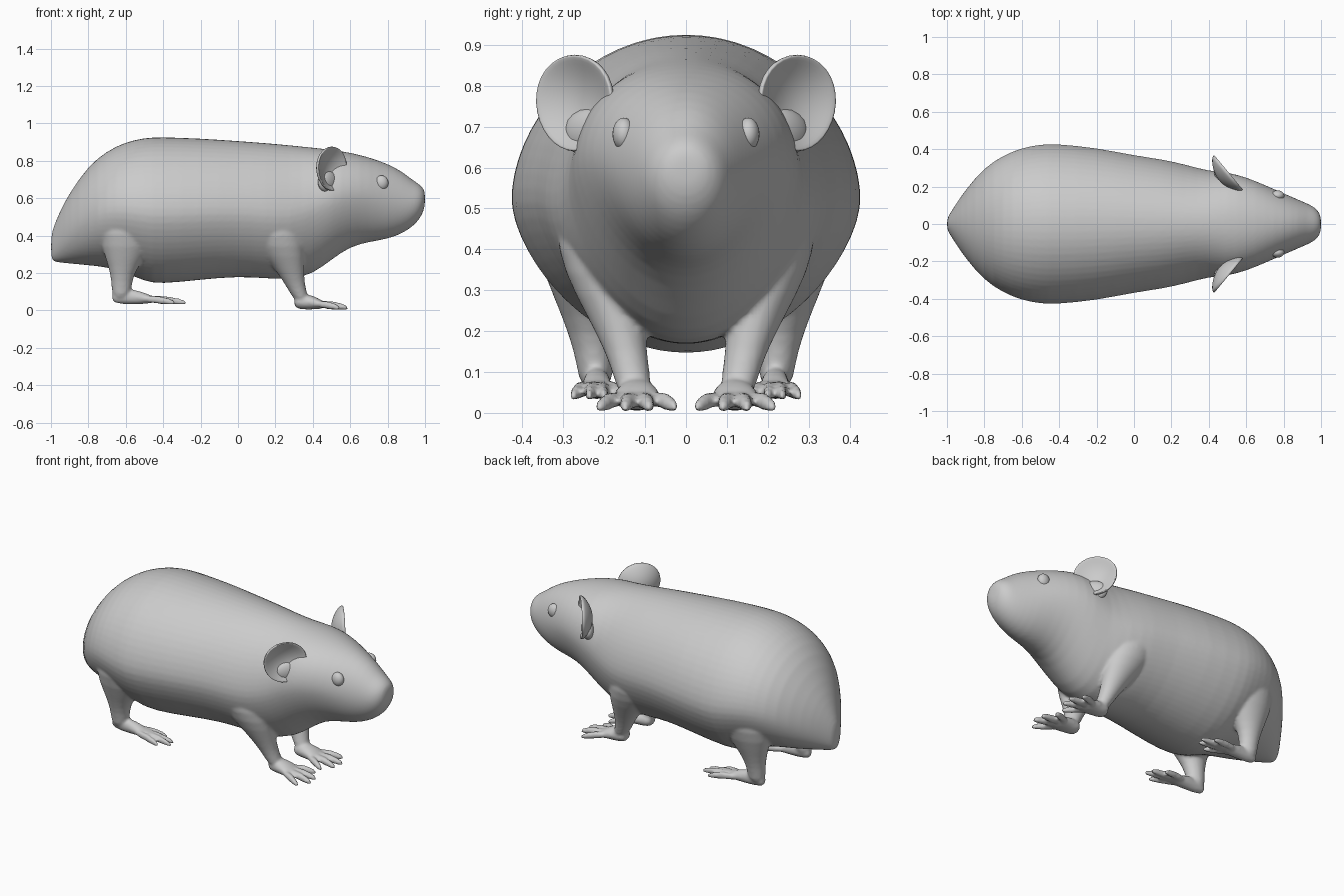
import bpy, bmesh
from math import cos, sin, pi
from mathutils import Vector, Matrix

if "Cube" in bpy.data.objects:
    bpy.data.objects.remove(bpy.data.objects["Cube"])

X, Y, Z = Vector((1, 0, 0)), Vector((0, 1, 0)), Vector((0, 0, 1))


def loft(bm, rings, u, v, seg=16, shape=lambda x: (0, 0)):
    """Closed tube through elliptical rings (x, y, z, radius_u, radius_v).
    shape(x) gives sag (lowers the widest line) and keel (narrows the lower half)."""
    loops = []
    for x, y, z, a, b in rings:
        c = Vector((x, y, z))
        sag, keel = shape(x)
        loop = []
        for i in range(seg):
            t = 2 * pi * i / seg
            narrow = 1 - keel * max(0, -sin(t))
            loop.append(bm.verts.new(c + u * a * cos(t) * narrow + v * b * (sin(t) - sag * cos(t) ** 2)))
        loops.append(loop)
    for p, q in zip(loops, loops[1:]):
        for i in range(seg):
            j = (i + 1) % seg
            bm.faces.new((p[i], p[j], q[j], q[i]))
    bm.faces.new(loops[0][::-1])
    bm.faces.new(loops[-1])


def finish(bm, name, subdiv=0, mirror=False):
    bmesh.ops.recalc_face_normals(bm, faces=bm.faces)
    for f in bm.faces:
        f.smooth = True
    me = bpy.data.meshes.new(name)
    bm.to_mesh(me)
    bm.free()
    ob = bpy.data.objects.new(name, me)
    bpy.context.collection.objects.link(ob)
    if mirror:
        m = ob.modifiers.new("mirror", 'MIRROR')
        m.use_axis = (False, True, False)
        m.use_mirror_merge = False
    if subdiv:
        m = ob.modifiers.new("subsurf", 'SUBSURF')
        m.levels = m.render_levels = subdiv
    return ob


def paw(bm, heel, tip, y, s, z, w):
    """Sole with four splayed, tapered toes; s is the side."""
    def at(t):
        return heel + (tip - heel) * t
    loft(bm, [(at(0), y * s, z + .045, w * .32, .022), (at(.06), y * s, z + .046, w * .5, .04),
              (at(.25), y * s, z + .046, w * .56, .044), (at(.42), y * s, z + .039, w * .68, .034),
              (at(.52), y * s, z + .032, w * .66, .024), (at(.6), y * s, z + .028, w * .5, .012)], Y, Z, 12)
    rad = .023 if w > .07 else .017
    for off, reach in ((-1, .84), (-.32, 1), (.32, 1.03), (1, .88)):
        path = ((.38, .42, .036, .8, .018), (.38 + (reach - .38) * .5, .72, .031, 1, .025),
                (reach - .07, .95, .018, .75, .019), (reach, 1.02, .010, .45, .011))
        loft(bm, [(at(t), s * (y + off * w * k), z + h, rad * a, b) for t, k, h, a, b in path], Y, Z, 8)


def ramp(x, a, b):
    t = min(1, max(0, (x - a) / (b - a)))
    return t * t * (3 - 2 * t)


def trunk_shape(x):
    trunk = ramp(x, -.95, -.55) * (1 - ramp(x, .3, .5))
    head = ramp(x, .3, .5) * (1 - ramp(x, .65, .9))
    return .08 * trunk - .12 * head, .2 * trunk + .1 * head


# Torso and head: x, top z, bottom z, half width
profile = [
    (-1.0, .40, .275, .03), (-.985, .45, .26, .055), (-.95, .535, .255, .11),
    (-.9, .63, .25, .185), (-.8, .775, .24, .305), (-.7, .855, .23, .37),
    (-.6, .903, .2, .412), (-.5, .925, .155, .43), (-.42, .93, .138, .434),
    (-.2, .922, .163, .412), (0, .908, .18, .37), (.15, .897, .17, .35),
    (.28, .885, .162, .32), (.4, .872, .192, .285), (.5, .86, .27, .28),
    (.6, .845, .34, .252), (.7, .82, .365, .21), (.8, .785, .38, .165),
    (.88, .742, .412, .13), (.93, .70, .445, .108), (.97, .675, .485, .088),
    (.992, .652, .53, .058), (1.0, .63, .565, .033)]
bm = bmesh.new()
loft(bm, [(x, 0, (t + b) / 2, w, (t - b) / 2) for x, t, b, w in profile], Y, Z, 32, trunk_shape)

for s in (1, -1):
    # Foreleg, from shoulder to wrist
    loft(bm, [(.17, s * .18, .58, .10, .10), (.18, s * .215, .46, .16, .115),
              (.225, s * .205, .34, .13, .095), (.27, s * .17, .235, .085, .072),
              (.30, s * .147, .15, .056, .052), (.325, s * .132, .09, .046, .046),
              (.345, s * .125, .045, .036, .042)], X, Y)
    # Hind leg, from haunch to heel
    loft(bm, [(-.58, s * .25, .56, .15, .13), (-.58, s * .26, .40, .17, .115),
              (-.605, s * .245, .28, .105, .078), (-.62, s * .233, .19, .062, .054),
              (-.622, s * .222, .12, .054, .046), (-.625, s * .22, .055, .046, .04)], X, Y)
    paw(bm, .30, .58, .12, s, .0, .092)
    paw(bm, -.675, -.285, .218, s, .028, .058)

# Blend torso, legs and paws into one skin
body = finish(bm, "body_legs_and_paws", 1)
r = body.modifiers.new("blend", 'REMESH')
r.mode, r.voxel_size, r.use_smooth_shade = 'VOXEL', .009, True
sm = body.modifiers.new("soften", 'SMOOTH')
sm.factor, sm.iterations = .5, 4

# Ears: cupped discs with a rounded back, turned outward
bm = bmesh.new()
bmesh.ops.create_uvsphere(bm, u_segments=32, v_segments=20, radius=1)
for v in bm.verts:
    a, b, c = v.co                      # a across, b height, c thickness
    rr = min(1, a * a + b * b)
    if c > 0:
        d = .016 * c ** .5 - .045 * (1 - rr)    # hollow of the ear
    else:
        d = -.016 * (-c) ** .5 - .045 * (1 - rr)
    v.co = (a * .12 * (1 + .06 * b), b * .118, d)
u, w = Vector((-.64, .77, 0)), Vector((.77, .64, 0))
rot = Matrix((u, Z, w)).transposed().to_4x4()
bm.transform(Matrix.Translation((.502, .272, .758)) @ rot)
finish(bm, "ears", 0, True)

# Ear roots joining the discs to the head
bm = bmesh.new()
bmesh.ops.create_uvsphere(bm, u_segments=20, v_segments=12, radius=1)
bm.transform(Matrix.Translation((.485, .235, .685)) @ rot @ Matrix.Diagonal((.08, .06, .035, 1)))
finish(bm, "ear_roots", 0, True)

# Eyes
bm = bmesh.new()
bmesh.ops.create_uvsphere(bm, u_segments=24, v_segments=16, radius=.037)
bm.transform(Matrix.Translation((.767, .152, .682)) @ Matrix.Diagonal((1, .75, 1.08, 1)))
finish(bm, "eyes", 0, True)
